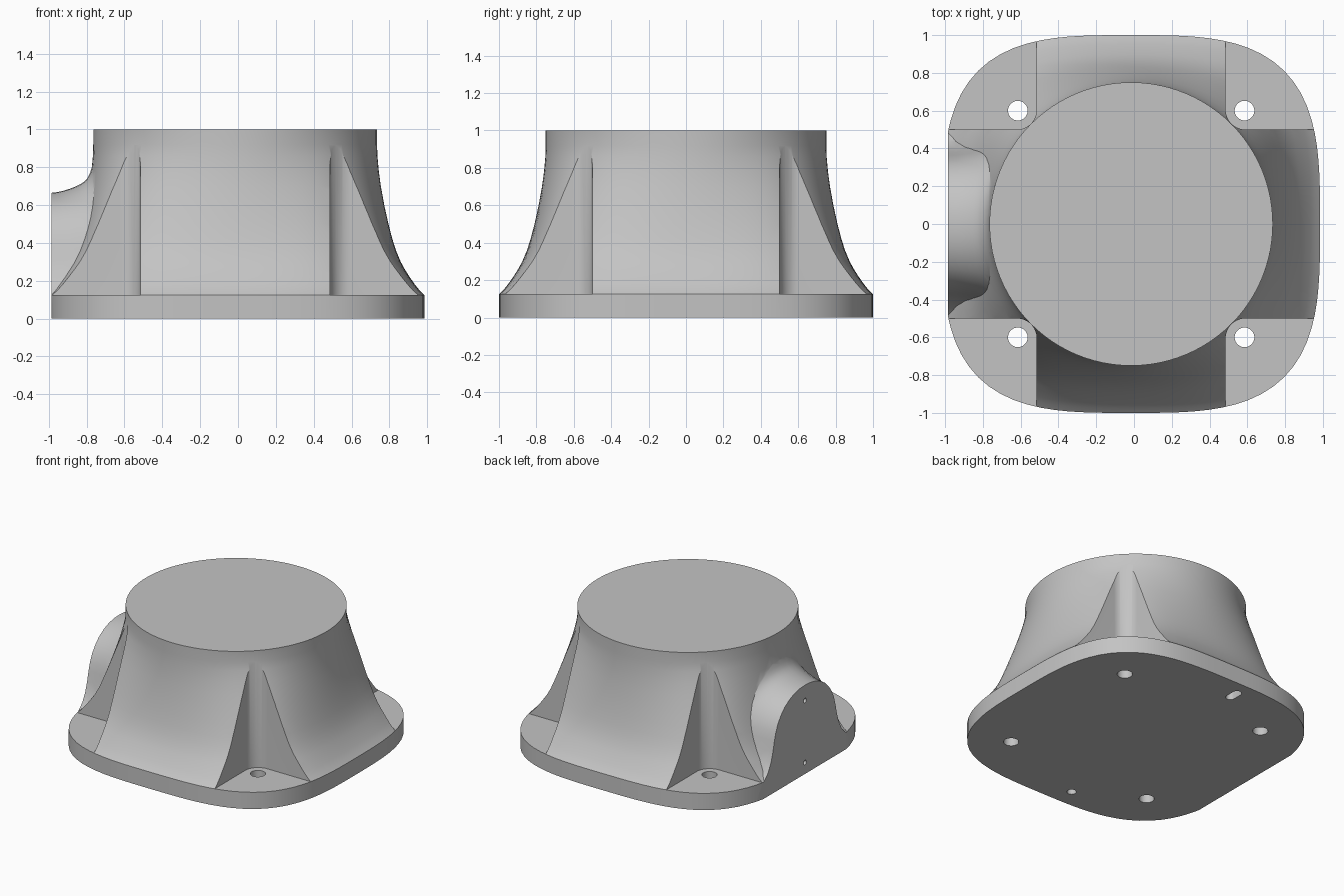
import bpy, bmesh, math
from mathutils import Matrix

cube = bpy.data.objects.get("Cube")
if cube:
    bpy.data.objects.remove(cube)

CX = -0.015      # axis of the round neck
PLATE = 0.125    # flange thickness
NECK = 0.75      # neck radius
SEGS = 96

grey = bpy.data.materials.new("plain grey")
grey.use_nodes = True
grey.diffuse_color = (0.55, 0.55, 0.55, 1)
grey.node_tree.nodes["Principled BSDF"].inputs["Base Color"].default_value = (0.55, 0.55, 0.55, 1)


def loft(name, rings):
    """Closed solid skinned through rings of equal point count."""
    bm = bmesh.new()
    rows = [[bm.verts.new(p) for p in ring] for ring in rings]
    n = len(rows[0])
    for a, b in zip(rows, rows[1:]):
        for i in range(n):
            j = (i + 1) % n
            bm.faces.new((a[i], a[j], b[j], b[i]))
    bm.faces.new(rows[0][::-1])
    bm.faces.new(rows[-1])
    bmesh.ops.recalc_face_normals(bm, faces=bm.faces)
    mesh = bpy.data.meshes.new(name)
    bm.to_mesh(mesh)
    bm.free()
    mesh.materials.append(grey)
    obj = bpy.data.objects.new(name, mesh)
    bpy.context.collection.objects.link(obj)
    return obj


def prism(name, outline, z0, z1):
    return loft(name, [[(x, y, z) for x, y in outline] for z in (z0, z1)])


def circle(x, y, r, stretch=0.0, n=32):
    """Circle, or a slot lengthened along y."""
    pts = []
    for i in range(n):
        a = 2 * math.pi * (i + 0.5) / n
        s = math.sin(a)
        pts.append((x + r * math.cos(a), y + r * s + math.copysign(stretch, s)))
    return pts


def combine(target, tool, operation):
    mod = target.modifiers.new(operation.lower(), 'BOOLEAN')
    mod.operation = operation
    mod.solver = 'EXACT'
    mod.object = tool
    bpy.context.view_layer.objects.active = target
    bpy.ops.object.modifier_apply(modifier=mod.name)
    bpy.data.objects.remove(tool)


# Flange and flared body: rounded square blending into a circle
def body_ring(z, half):
    blend = (half - NECK) / (1 - NECK)
    ring = []
    for i in range(SEGS):
        a = 2 * math.pi * i / SEGS
        c, s = math.cos(a), math.sin(a)
        square = (abs(c) ** 3.3 + abs(s) ** 3.3) ** (-1 / 3.3)
        t = blend ** (1 - 0.3 * math.sin(2 * a) ** 2) if blend > 0 else 0
        r = NECK + (square - NECK) * t
        ring.append((CX + r * c, r * s, z))
    return ring


profile = [(0, 1), (PLATE, 1), (0.15, 0.974), (0.18, 0.95), (0.22, 0.922), (0.26, 0.897),
           (0.3, 0.875), (0.36, 0.85), (0.42, 0.831), (0.5, 0.81), (0.6, 0.788),
           (0.7, 0.77), (0.78, 0.759), (0.86, 0.752), (0.92, NECK), (1, NECK)]
housing = loft("housing", [body_ring(z, half) for z, half in profile])

# Corner pockets with a rounded inner edge
R = 0.105
for sx in (-1, 1):
    for sy in (-1, 1):
        outline = [(1.2, 0.5), (1.2, 1.2), (0.5, 1.2)]
        for i in range(13):
            a = math.pi + math.pi / 2 * i / 12
            outline.append((0.5 + R + R * math.cos(a), 0.5 + R + R * math.sin(a)))
        outline = [(CX + sx * x, sy * y) for x, y in outline]
        combine(housing, prism("pocket", outline, PLATE, 1.2), 'DIFFERENCE')

# Side port: bell-shaped arch that fillets into the neck
half_arch = [(0.06, 0.662), (0.12, 0.65), (0.18, 0.627), (0.24, 0.59), (0.285, 0.545),
             (0.32, 0.495), (0.345, 0.44), (0.362, 0.38), (0.378, 0.31), (0.4, 0.24),
             (0.435, 0.175), (0.485, 0.125), (0.487, 0.03)]
arch = [(-y, z) for y, z in reversed(half_arch)] + [(0, 0.665)] + half_arch


def port_ring(f):
    g = min(f, 1)
    grow = 0.08 * g ** 1.6 + 0.09 * g ** 12
    ring = []
    for y, z in arch:
        s = y / 0.49
        if z > 0.1:
            z += grow * math.sqrt(1 - s * s)
        y = max(-0.495, min(0.495, y + grow * s))
        neck_x = CX - math.sqrt(NECK ** 2 - y * y)
        ring.append((-0.985 + (neck_x + 0.985) * f, y, z))
    return ring


fractions = [0, 0.15, 0.3, 0.45, 0.6, 0.7, 0.8, 0.87, 0.92, 0.96, 1, 1.3]
rings = [port_ring(f) for f in fractions]
rings.insert(0, [(-1.05, y, z) for _, y, z in rings[0]])
combine(housing, loft("side_port", rings), 'UNION')

# Flat mounting face on the port side
flat = [(-1.3, -1.2), (-0.985, -1.2), (-0.985, 1.2), (-1.3, 1.2)]
combine(housing, prism("flat_cut", flat, -0.2, 1.2), 'DIFFERENCE')

# Mounting holes through the flange
for sx in (-1, 1):
    for sy in (-1, 1):
        hole = prism("bolt_hole", circle(CX + sx * 0.6, sy * 0.6, 0.052), -0.1, 0.3)
        combine(housing, hole, 'DIFFERENCE')

# Blind locating hole and slot underneath
for y, stretch in ((-0.855, 0), (0.855, 0.035)):
    pin = prism("pin_hole", circle(CX - 0.15, y, 0.032, stretch), -0.1, 0.1)
    combine(housing, pin, 'DIFFERENCE')

# Small screw holes in the port face
for z in (0.086, 0.55):
    screw = prism("screw_hole", circle(0, 0, 0.017, n=16), -0.1, 0.1)
    screw.data.transform(Matrix.Translation((-0.985, 0, z)) @ Matrix.Rotation(math.pi / 2, 4, 'Y'))
    combine(housing, screw, 'DIFFERENCE')

bpy.ops.object.select_all(action='DESELECT')
housing.select_set(True)
bpy.context.view_layer.objects.active = housing
bpy.ops.object.shade_smooth_by_angle(angle=math.radians(28))
